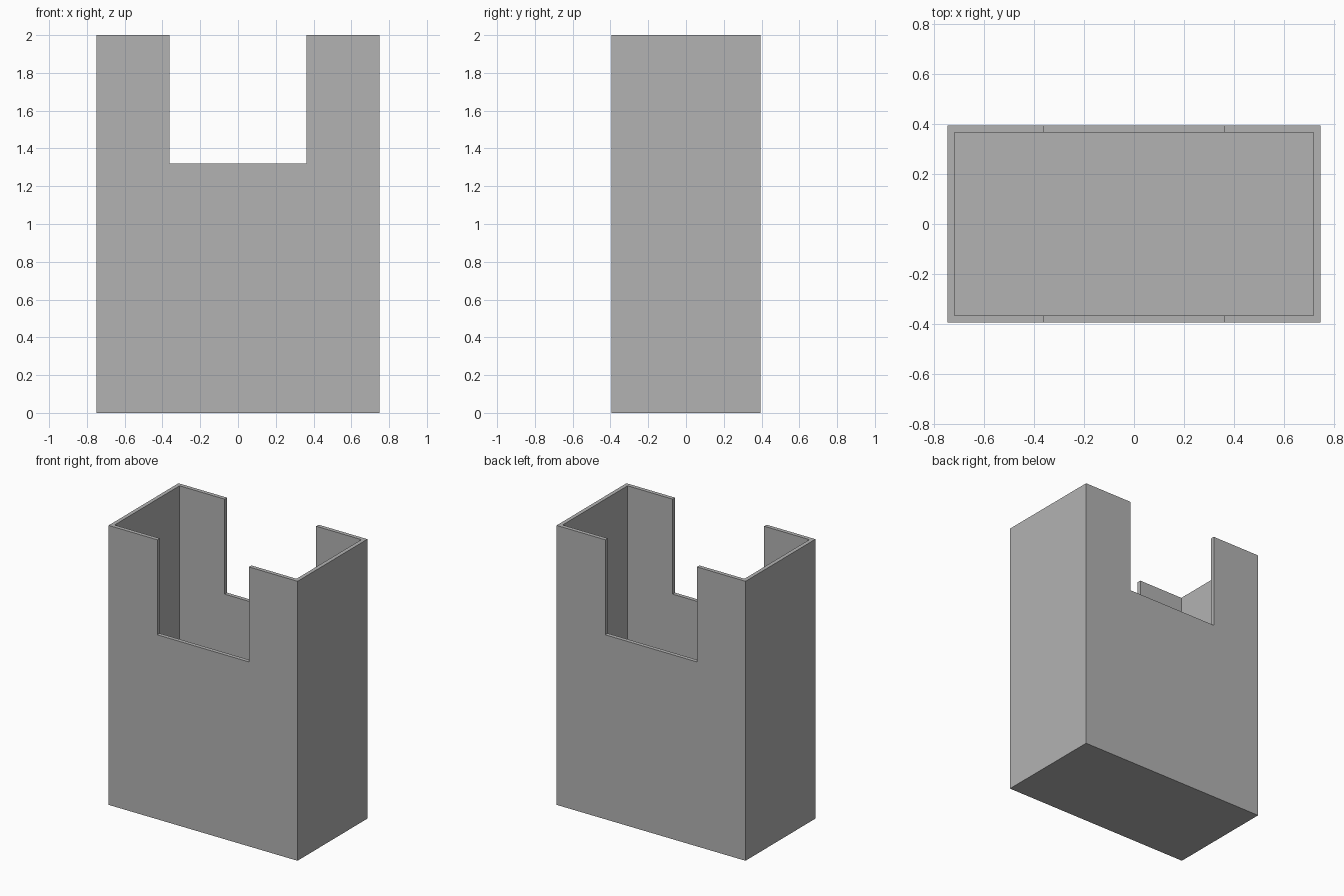
import bpy
import bmesh
from math import radians

default = bpy.data.objects.get("Cube")
if default:
    bpy.data.objects.remove(default, do_unlink=True)

# Main dimensions
WIDTH, DEPTH, HEIGHT = 1.496, 0.79, 2.0
WALL = 0.028
NOTCH_WIDTH, NOTCH_BOTTOM, NOTCH_RADIUS = 0.725, 1.32, 0.07
OVERSHOOT = 0.2

grey = bpy.data.materials.new("plain grey")
grey.use_nodes = True
colour = (0.45, 0.45, 0.45, 1)
grey.diffuse_color = colour
grey.node_tree.nodes["Principled BSDF"].inputs["Base Color"].default_value = colour


def make_box(name, width, depth, bottom, top, corner_radius=0):
    """Box centred in x and y; can round its lower edges that run along y."""
    bm = bmesh.new()
    bmesh.ops.create_cube(bm, size=1)
    for v in bm.verts:
        v.co.x *= width
        v.co.y *= depth
        v.co.z = top if v.co.z > 0 else bottom
    if corner_radius:
        edges = [e for e in bm.edges
                 if all(v.co.z == bottom for v in e.verts)
                 and e.verts[0].co.x == e.verts[1].co.x]
        bmesh.ops.bevel(bm, geom=edges, offset=corner_radius, segments=10,
                        profile=0.5, affect='EDGES')
    mesh = bpy.data.meshes.new(name)
    bm.to_mesh(mesh)
    bm.free()
    mesh.materials.append(grey)
    obj = bpy.data.objects.new(name, mesh)
    bpy.context.collection.objects.link(obj)
    return obj


def cut(target, cutter):
    """Subtract the cutter from the target, then discard it."""
    cutter.hide_render = True
    mod = target.modifiers.new("cut", 'BOOLEAN')
    mod.operation = 'DIFFERENCE'
    mod.solver = 'EXACT'
    mod.object = cutter
    bpy.context.view_layer.objects.active = target
    bpy.ops.object.modifier_apply(modifier=mod.name)
    bpy.data.objects.remove(cutter, do_unlink=True)


# Tall open box with a thin floor
holder = make_box("open_box_holder", WIDTH, DEPTH, 0, HEIGHT)
cut(holder, make_box("cavity_cutter", WIDTH - 2 * WALL, DEPTH - 2 * WALL,
                     WALL, HEIGHT + OVERSHOOT))

# Rounded notch through the front and back walls
cut(holder, make_box("notch_cutter", NOTCH_WIDTH, DEPTH + OVERSHOOT,
                     NOTCH_BOTTOM, HEIGHT + OVERSHOOT, NOTCH_RADIUS))

# Smooth notch corners, crisp box edges
bpy.ops.object.select_all(action='DESELECT')
holder.select_set(True)
bpy.context.view_layer.objects.active = holder
bpy.ops.object.shade_smooth_by_angle(angle=radians(30))
